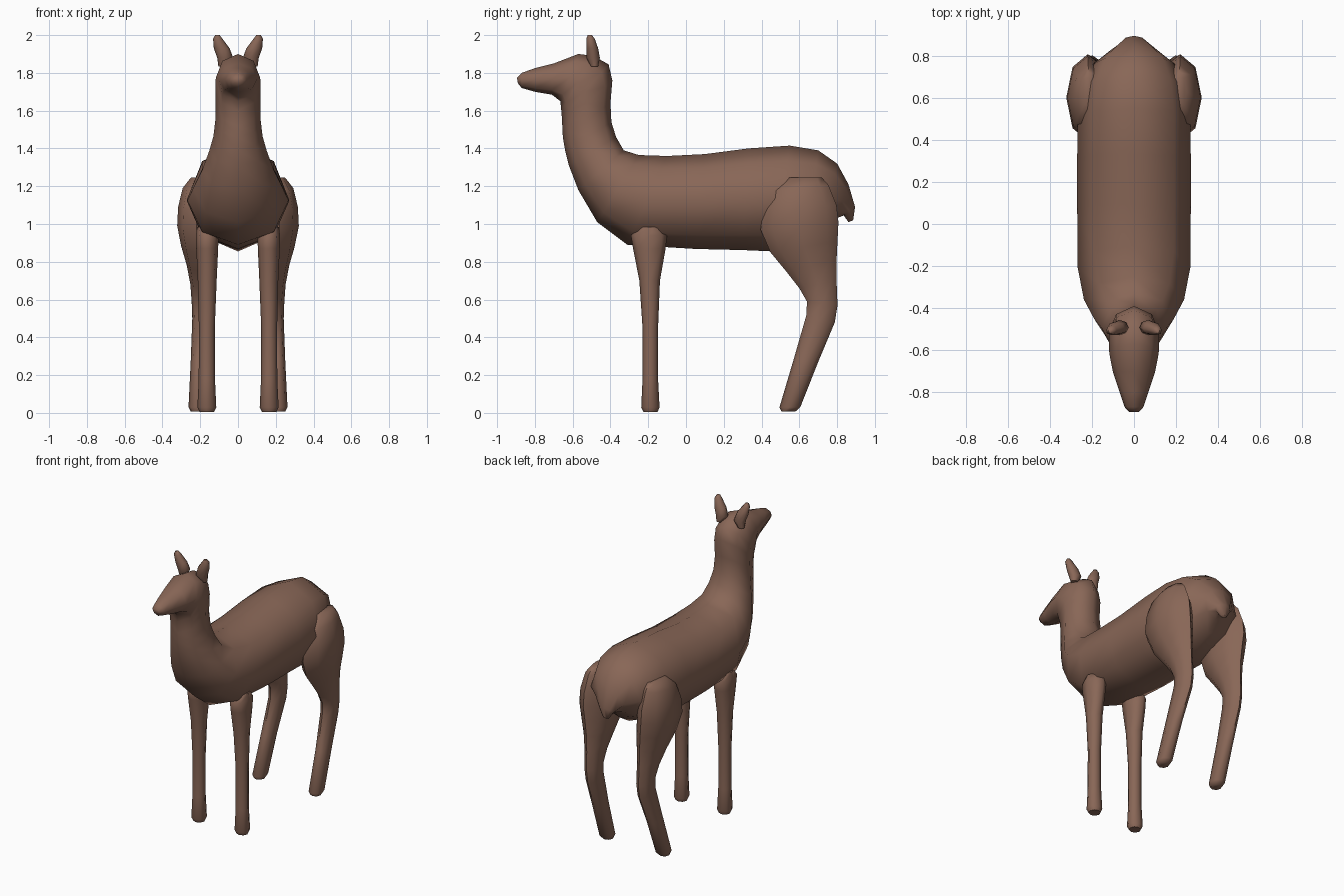
import bpy, bmesh, math
from mathutils import Vector

brown = bpy.data.materials.new("warm brown")
brown.diffuse_color = (0.25, 0.135, 0.095, 1)


def loft(name, rings, sides=8, turn=0.0):
    """Skin a closed tube through rings given as (centre, axis a, axis b)."""
    bm = bmesh.new()
    loops = []
    for c, a, b in rings:
        loops.append([bm.verts.new(c + a * math.cos(t) + b * math.sin(t))
                      for t in (2 * math.pi * i / sides + turn for i in range(sides))])
    for lo, hi in zip(loops, loops[1:]):
        for i in range(sides):
            j = (i + 1) % sides
            bm.faces.new((lo[i], lo[j], hi[j], hi[i]))
    bm.faces.new(loops[0][::-1])
    bm.faces.new(loops[-1])
    bmesh.ops.recalc_face_normals(bm, faces=bm.faces)
    mesh = bpy.data.meshes.new(name)
    bm.to_mesh(mesh)
    bm.free()
    obj = bpy.data.objects.new(name, mesh)
    bpy.context.collection.objects.link(obj)
    mesh.materials.append(brown)
    bpy.ops.object.select_all(action='DESELECT')
    bpy.context.view_layer.objects.active = obj
    obj.select_set(True)
    bpy.ops.object.shade_smooth_by_angle(angle=math.radians(60))
    return obj


def limb_pair(name, rows):
    """Mirrored limbs; each row is z, centre x, half x, y front, y back, slope in z."""
    for side, s in (("right", 1), ("left", -1)):
        loft(side + "_" + name, [
            (Vector((s * x, (y0 + y1) / 2, z)), Vector((rx, 0, 0)),
             Vector((0, (y1 - y0) / 2, dz)))
            for z, x, rx, y0, y1, dz in rows])


# Head, neck, trunk and tail: top y, top z, bottom y, bottom z, half width
spine = [
    (-0.895, 1.775, -0.89, 1.745, 0.025), (-0.87, 1.80, -0.87, 1.72, 0.045),
    (-0.80, 1.825, -0.80, 1.70, 0.068), (-0.70, 1.85, -0.71, 1.685, 0.10),
    (-0.57, 1.90, -0.665, 1.65, 0.117), (-0.49, 1.89, -0.66, 1.60, 0.12),
    (-0.41, 1.845, -0.657, 1.56, 0.12), (-0.39, 1.76, -0.655, 1.52, 0.12),
    (-0.40, 1.64, -0.652, 1.46, 0.12), (-0.395, 1.54, -0.64, 1.39, 0.13),
    (-0.37, 1.46, -0.62, 1.31, 0.153), (-0.33, 1.39, -0.57, 1.18, 0.19),
    (-0.25, 1.365, -0.47, 1.01, 0.238), (-0.10, 1.36, -0.31, 0.89, 0.268),
    (0.10, 1.37, 0.05, 0.868, 0.27), (0.33, 1.40, 0.30, 0.862, 0.27),
    (0.55, 1.415, 0.46, 0.855, 0.268), (0.70, 1.39, 0.62, 0.90, 0.245),
    (0.80, 1.32, 0.72, 0.96, 0.195), (0.86, 1.21, 0.795, 1.03, 0.11),
    (0.895, 1.09, 0.835, 1.045, 0.055), (0.885, 1.02, 0.86, 1.01, 0.02),
]
loft("body", [(Vector((0, (ty + by) / 2, (tz + bz) / 2)), Vector((w, 0, 0)),
               Vector((0, (ty - by) / 2, (tz - bz) / 2)))
              for ty, tz, by, bz, w in spine])

# Straight front legs
limb_pair("front_leg", [
    (0.005, 0.165, 0.038, -0.225, -0.15, 0), (0.03, 0.165, 0.05, -0.237, -0.14, 0),
    (0.18, 0.165, 0.043, -0.23, -0.148, 0), (0.45, 0.165, 0.042, -0.23, -0.148, 0),
    (0.70, 0.163, 0.05, -0.247, -0.138, 0), (0.87, 0.163, 0.058, -0.28, -0.108, 0),
    (0.94, 0.163, 0.06, -0.292, -0.10, 0), (0.985, 0.163, 0.053, -0.245, -0.14, 0),
])

# Bent hind legs with wide thighs
limb_pair("hind_leg", [
    (0.008, 0.215, 0.035, 0.505, 0.58, 0), (0.03, 0.215, 0.047, 0.495, 0.605, 0),
    (0.28, 0.208, 0.042, 0.572, 0.70, -0.01), (0.50, 0.198, 0.044, 0.638, 0.788, -0.02),
    (0.58, 0.198, 0.047, 0.64, 0.802, -0.01), (0.68, 0.200, 0.052, 0.60, 0.797, 0.02),
    (0.78, 0.203, 0.068, 0.53, 0.797, 0.03), (0.88, 0.210, 0.09, 0.447, 0.802, 0.03),
    (0.99, 0.220, 0.102, 0.395, 0.807, 0.02), (1.09, 0.220, 0.097, 0.408, 0.797, 0.01),
    (1.19, 0.218, 0.075, 0.45, 0.755, 0.015), (1.245, 0.215, 0.035, 0.54, 0.72, 0),
])

# Upright ears leaning outwards
limb_pair("ear", [
    (1.835, 0.082, 0.022, -0.505, -0.465, 0), (1.88, 0.068, 0.042, -0.527, -0.456, 0),
    (1.93, 0.086, 0.042, -0.528, -0.465, 0), (1.98, 0.107, 0.025, -0.528, -0.483, 0),
    (2.00, 0.109, 0.012, -0.52, -0.498, 0),
])
